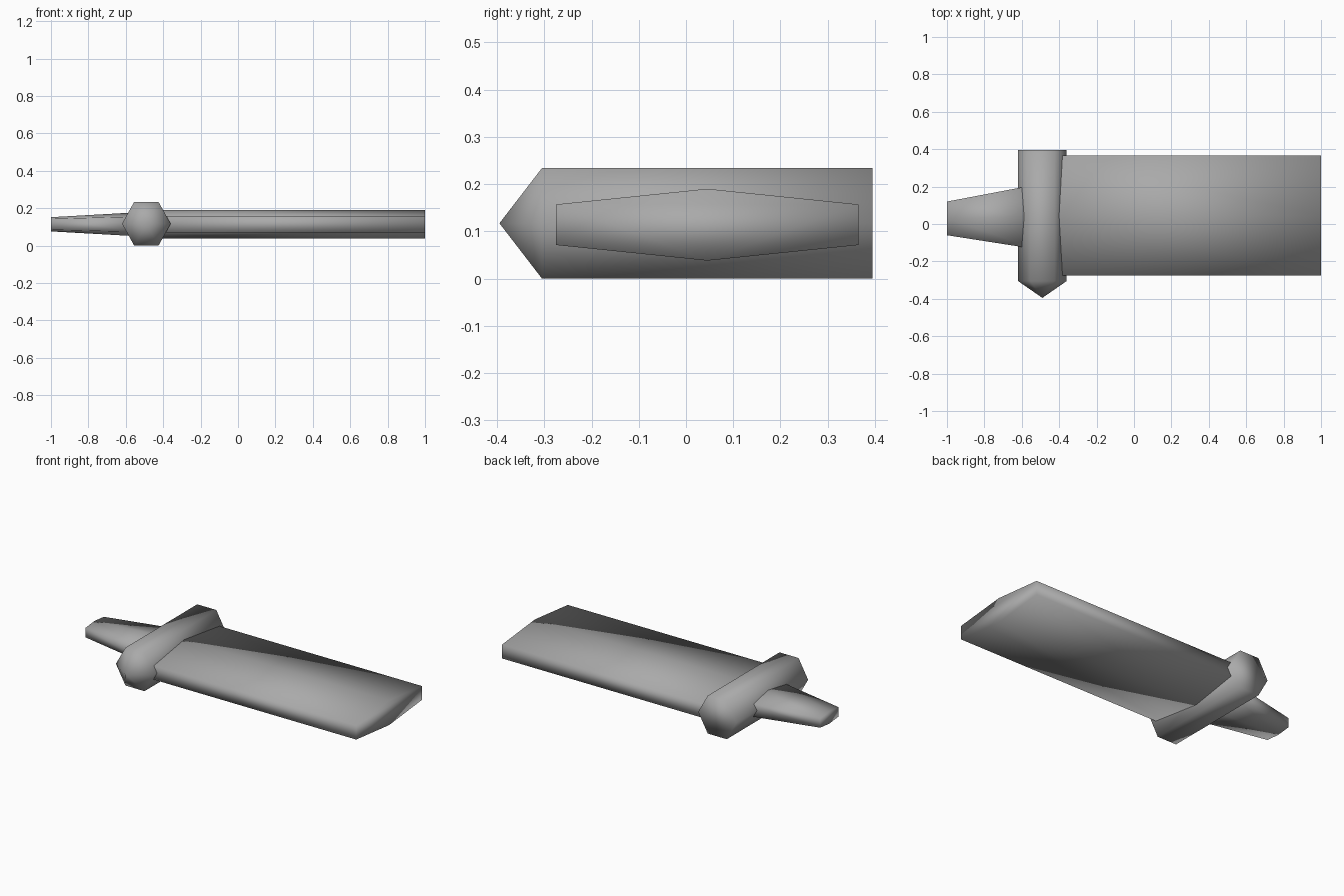
import bpy
import bmesh
import math

cube = bpy.data.objects.get("Cube")
if cube:
    bpy.data.objects.remove(cube, do_unlink=True)

grey = bpy.data.materials.new("plain_grey")
grey.use_nodes = True
grey.diffuse_color = (0.4, 0.4, 0.4, 1)
grey.node_tree.nodes["Principled BSDF"].inputs["Base Color"].default_value = (0.4, 0.4, 0.4, 1)

MID_Z = 0.117


def loft(name, rings, apex=None):
    """Join matching rings of points, close the last one and close or point the first."""
    bm = bmesh.new()
    loops = [[bm.verts.new(p) for p in ring] for ring in rings]
    n = len(loops[0])
    for a, b in zip(loops, loops[1:]):
        for i in range(n):
            j = (i + 1) % n
            bm.faces.new((a[i], a[j], b[j], b[i]))
    if apex:
        tip = bm.verts.new(apex)
        for i in range(n):
            bm.faces.new((loops[0][i], loops[0][(i + 1) % n], tip))
    else:
        bm.faces.new(loops[0])
    bm.faces.new(loops[-1])
    bmesh.ops.recalc_face_normals(bm, faces=bm.faces)
    for face in bm.faces:
        face.smooth = True
    mesh = bpy.data.meshes.new(name)
    bm.to_mesh(mesh)
    bm.free()
    mesh.materials.append(grey)
    obj = bpy.data.objects.new(name, mesh)
    bpy.context.collection.objects.link(obj)
    return obj


def wing_ring(x, y, half_chord, half_edge, half_mid):
    """Flattened six-sided wing section, thickest at mid chord."""
    outline = [(-half_chord, -half_edge), (0, -half_mid), (half_chord, -half_edge),
               (half_chord, half_edge), (0, half_mid), (-half_chord, half_edge)]
    return [(x, y + dy, MID_Z - 0.003 + dz) for dy, dz in outline]


def body_ring(y):
    """Six-sided body section with a flat top."""
    angles = [math.radians(60 * i) for i in range(6)]
    return [(-0.49 + 0.13 * math.cos(a), y, MID_Z + 0.135 * math.sin(a)) for a in angles]


# Body with a pointed nose
loft("body", [body_ring(-0.305), body_ring(0.395)], apex=(-0.49, -0.395, MID_Z))

# Long straight wing
loft("long_wing", [wing_ring(-0.46, 0.045, 0.32, 0.043, 0.076),
                   wing_ring(1.0, 0.045, 0.32, 0.043, 0.076)])

# Short tapered wing
loft("short_wing", [wing_ring(-1.0, 0.03, 0.09, 0.029, 0.038),
                    wing_ring(-0.52, 0.038, 0.173, 0.042, 0.065)])
